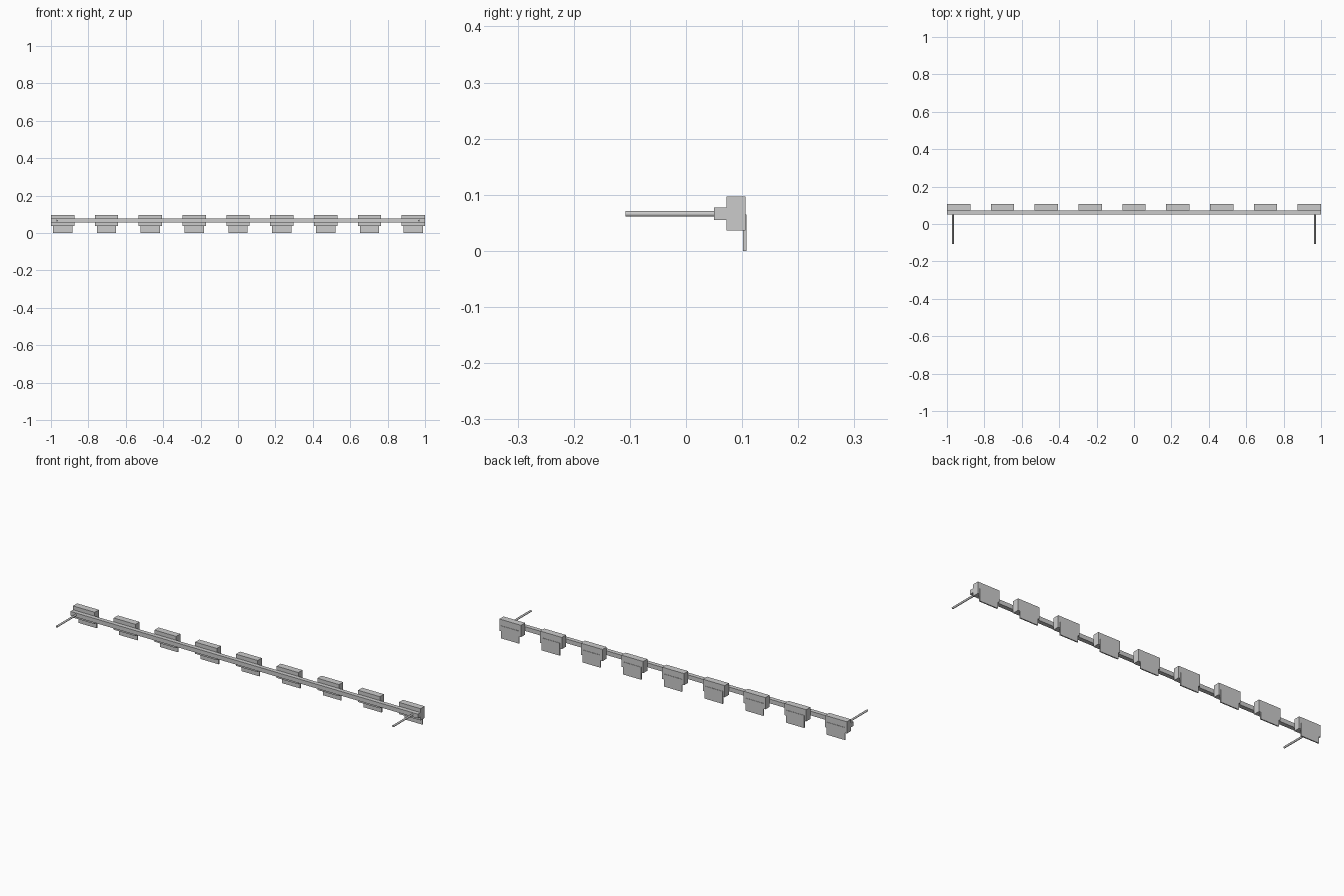
import bpy
import math

if "Cube" in bpy.data.objects:
    bpy.data.objects.remove(bpy.data.objects["Cube"])


def box(name, x, y, z):
    """Box from (min, max) ranges on each axis."""
    bpy.ops.mesh.primitive_cube_add(
        size=1, location=[(r[0] + r[1]) / 2 for r in (x, y, z)])
    ob = bpy.context.object
    ob.name = name
    ob.scale = [r[1] - r[0] for r in (x, y, z)]
    bpy.ops.object.transform_apply(location=False, rotation=False, scale=True)
    return ob


# Long front rail
box("rail", (-1, 1), (0.050, 0.072), (0.055, 0.077))

# Nine blocks along the rail, each with a thin plate hanging behind
COUNT, BLOCK_W, PLATE_W = 9, 0.125, 0.104
pitch = (2 - BLOCK_W) / (COUNT - 1)
for i in range(COUNT):
    x = -1 + BLOCK_W / 2 + i * pitch
    box(f"block_{i + 1}", (x - BLOCK_W / 2, x + BLOCK_W / 2),
        (0.072, 0.106), (0.036, 0.097))
    box(f"hanging_plate_{i + 1}", (x - PLATE_W / 2, x + PLATE_W / 2),
        (0.102, 0.108), (0, 0.065))

# Mounting rods at both ends
for side, sx in (("left", -1), ("right", 1)):
    bpy.ops.mesh.primitive_cylinder_add(
        vertices=16, radius=0.005, depth=0.160,
        location=(sx * 0.968, -0.028, 0.066), rotation=(math.pi / 2, 0, 0))
    bpy.context.object.name = f"mounting_rod_{side}"
    bpy.ops.object.shade_smooth_by_angle()
